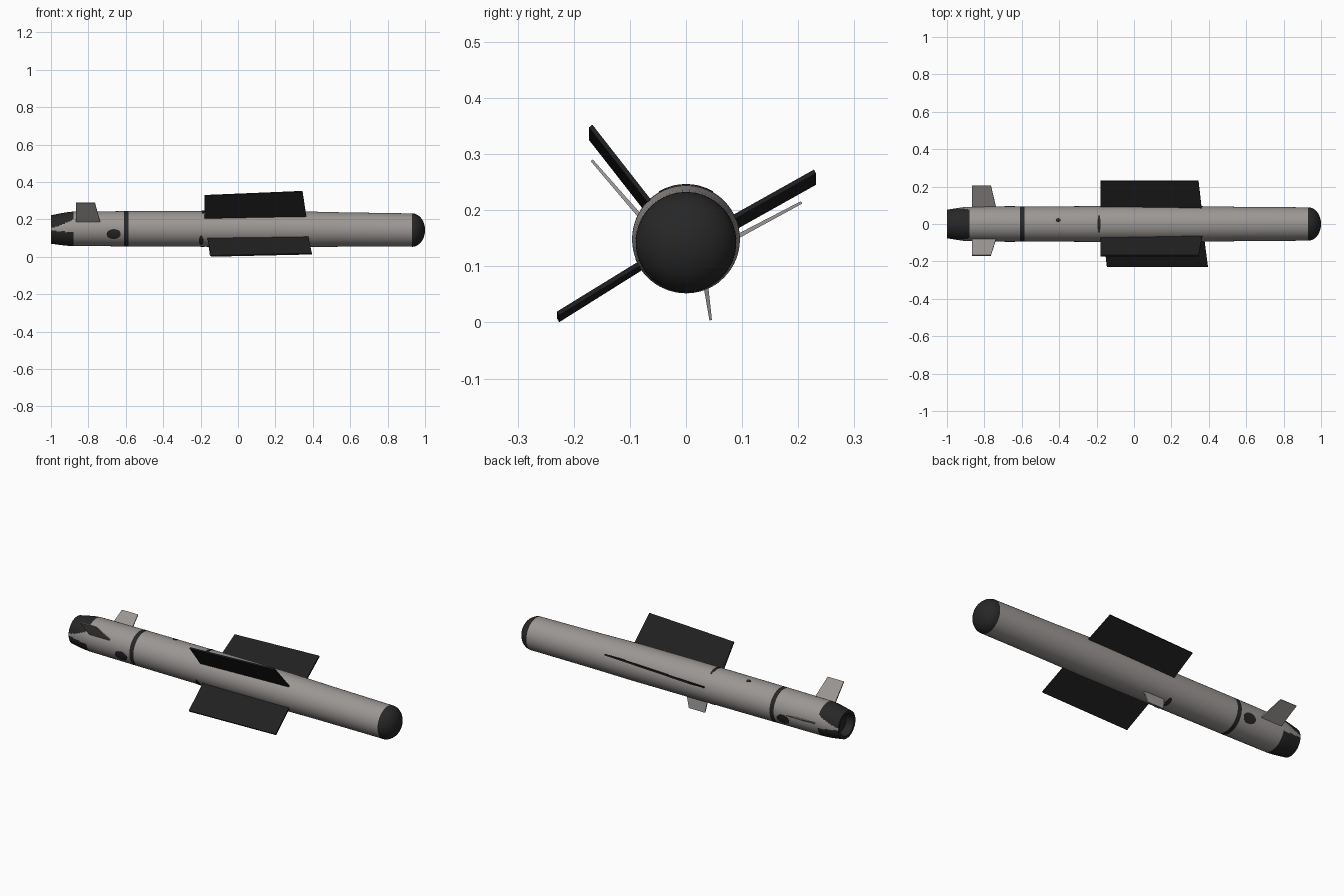
import bpy, bmesh, math
from mathutils import Vector

if "Cube" in bpy.data.objects:
    bpy.data.objects.remove(bpy.data.objects["Cube"])


def material(name, rgb):
    m = bpy.data.materials.new(name)
    m.diffuse_color = (*rgb, 1)
    m.use_nodes = True
    m.node_tree.nodes["Principled BSDF"].inputs["Base Color"].default_value = m.diffuse_color
    return m


GREY = material("warm grey", (0.33, 0.31, 0.30))
BLACK = material("matte black", (0.02, 0.02, 0.02))
WING = material("wing black", (0.015, 0.015, 0.015))

# Body profile: x, radius, height of the axis
PROFILE = [(-1.0, 0.076, 0.146), (-0.97, 0.081, 0.147), (-0.94, 0.086, 0.148),
           (-0.91, 0.090, 0.149), (-0.88, 0.092, 0.150), (-0.61, 0.094, 0.150),
           (-0.585, 0.094, 0.150), (0.0, 0.096, 0.149), (0.3, 0.096, 0.148),
           (0.55, 0.092, 0.146), (0.935, 0.089, 0.143)]
SEGMENTS = 96


def body_at(x):
    for (x0, r0, c0), (x1, r1, c1) in zip(PROFILE, PROFILE[1:]):
        if x <= x1:
            t = (x - x0) / (x1 - x0)
            return r0 + (r1 - r0) * t, c0 + (c1 - c0) * t
    return PROFILE[-1][1:]


def on_body(x, a, lift=0.0):
    r, c = body_at(x)
    return Vector((x, (r + lift) * math.cos(a), c + (r + lift) * math.sin(a)))


def finish(name, bm, mats, smooth=True):
    bmesh.ops.recalc_face_normals(bm, faces=bm.faces[:])
    me = bpy.data.meshes.new(name)
    bm.to_mesh(me)
    bm.free()
    for m in mats:
        me.materials.append(m)
    ob = bpy.data.objects.new(name, me)
    bpy.context.collection.objects.link(ob)
    if smooth:
        bpy.ops.object.select_all(action='DESELECT')
        ob.select_set(True)
        bpy.context.view_layer.objects.active = ob
        bpy.ops.object.shade_smooth_by_angle(angle=math.radians(35))
    return ob


def lathe(name, stations, mats, rule=None, cap_start=False, cap_end=False):
    bm = bmesh.new()
    rings = []
    for x, r, c in stations:
        rings.append([bm.verts.new((x, r * math.cos(2 * math.pi * i / SEGMENTS),
                                    c + r * math.sin(2 * math.pi * i / SEGMENTS)))
                      for i in range(SEGMENTS)])
    for a, b in zip(rings, rings[1:]):
        for i in range(SEGMENTS):
            j = (i + 1) % SEGMENTS
            f = bm.faces.new((a[i], a[j], b[j], b[i]))
            if rule:
                f.material_index = rule(f.calc_center_median())
    if cap_start:
        bm.faces.new(rings[0])
    if cap_end:
        bm.faces.new(rings[-1])
    return finish(name, bm, mats)


# Main tube: black band and black tail petals with grey wedges on the sides
def body_colour(p):
    if -0.61 < p.x < -0.585:
        return 1
    if p.x < -0.88:
        t = (p.x + 1) / 0.12
        return 0 if -0.006 - 0.012 * t < p.z - 0.148 < 0.008 + 0.045 * t ** 1.5 else 1
    return 0


stations = []
for p, q in zip(PROFILE, PROFILE[1:]):
    n = 4 if p[0] < -0.88 else 1
    stations += [tuple(u + (v - u) * k / n for u, v in zip(p, q)) for k in range(n)]
stations.append(PROFILE[-1])
lathe("body", stations, [GREY, BLACK], body_colour)

# Rounded nose
lathe("nose", [(0.93 + 0.07 * math.sin(t), max(0.0895 * math.cos(t), 0.0015), 0.143)
               for t in [math.pi / 2 * k / 16 for k in range(17)]], [BLACK], cap_end=True)

# Recessed exhaust
lathe("exhaust", [(-1.0, 0.076, 0.146), (-1.0, 0.062, 0.146), (-0.96, 0.05, 0.146)],
      [BLACK], cap_end=True)


# Flat fins: root and tip edges given as (x rear, x front, y, z, rise at front)
def fin(name, root, tip, thickness, mat, taper=1.0):
    def edge(e):
        x0, x1, y, z, rise = e
        return Vector((x0, y, z)), Vector((x1, y, z + rise))
    r0, r1 = edge(root)
    t0, t1 = edge(tip)
    n = (r1 - r0).cross(t0 - r0).normalized() * thickness / 2
    bm = bmesh.new()
    lo = [bm.verts.new(p - n * k) for p, k in ((r0, 1), (r1, 1), (t1, taper), (t0, taper))]
    hi = [bm.verts.new(p + n * k) for p, k in ((r0, 1), (r1, 1), (t1, taper), (t0, taper))]
    bm.faces.new(lo)
    bm.faces.new(hi)
    for i in range(4):
        j = (i + 1) % 4
        bm.faces.new((lo[i], lo[j], hi[j], hi[i]))
    return finish(name, bm, [mat], smooth=False)


# Three large wings, pitched slightly
fin("wing_upper_front", (-0.18, 0.365, -0.066, 0.195, 0.022),
    (-0.18, 0.345, -0.17, 0.328, 0.022), 0.008, WING)
fin("wing_upper_back", (-0.18, 0.362, 0.080, 0.165, 0.02),
    (-0.18, 0.345, 0.23, 0.249, 0.02), 0.008, WING)
fin("wing_lower_front", (-0.163, 0.375, -0.075, 0.100, 0.01),
    (-0.145, 0.395, -0.228, 0.004, 0.012), 0.008, WING)

# Small grey fins
fin("tail_fin_front", (-0.865, -0.735, -0.072, 0.178, 0), (-0.865, -0.765, -0.168, 0.289, 0),
    0.008, GREY, 0.6)
fin("tail_fin_back", (-0.865, -0.735, 0.080, 0.147, 0), (-0.865, -0.765, 0.206, 0.214, 0),
    0.008, GREY, 0.6)
fin("belly_fin", (-0.16, -0.03, 0.034, 0.075, 0), (-0.15, -0.05, 0.044, 0.004, 0),
    0.009, GREY, 0.5)


# Thin oval plates wrapped on the tube
def oval_plate(name, x, angle, half_x, half_angle, mat, sides=16):
    bm = bmesh.new()
    a = math.radians(angle)
    centre = bm.verts.new(on_body(x, a, 0.002))
    rings = []
    for k, lift in ((0.5, 0.002), (1.0, 0.002), (1.0, -0.003)):
        rings.append([bm.verts.new(on_body(
            x + k * half_x * math.cos(2 * math.pi * i / sides),
            a + k * math.radians(half_angle) * math.sin(2 * math.pi * i / sides), lift))
            for i in range(sides)])
    for i in range(sides):
        j = (i + 1) % sides
        bm.faces.new((centre, rings[0][i], rings[0][j]))
        for p, q in zip(rings, rings[1:]):
            bm.faces.new((p[i], q[i], q[j], p[j]))
    return finish(name, bm, [mat])


oval_plate("side_port_front", -0.665, 198, 0.038, 17, BLACK)
oval_plate("side_port_back", -0.665, -18, 0.038, 17, BLACK)
oval_plate("top_slot", -0.187, 90, 0.008, 30, BLACK)
oval_plate("belly_slot_front", -0.197, 222, 0.012, 20, BLACK)
oval_plate("belly_slot_back", -0.19, -70, 0.012, 18, BLACK)
oval_plate("top_lug", -0.405, 77, 0.012, 6, BLACK)
